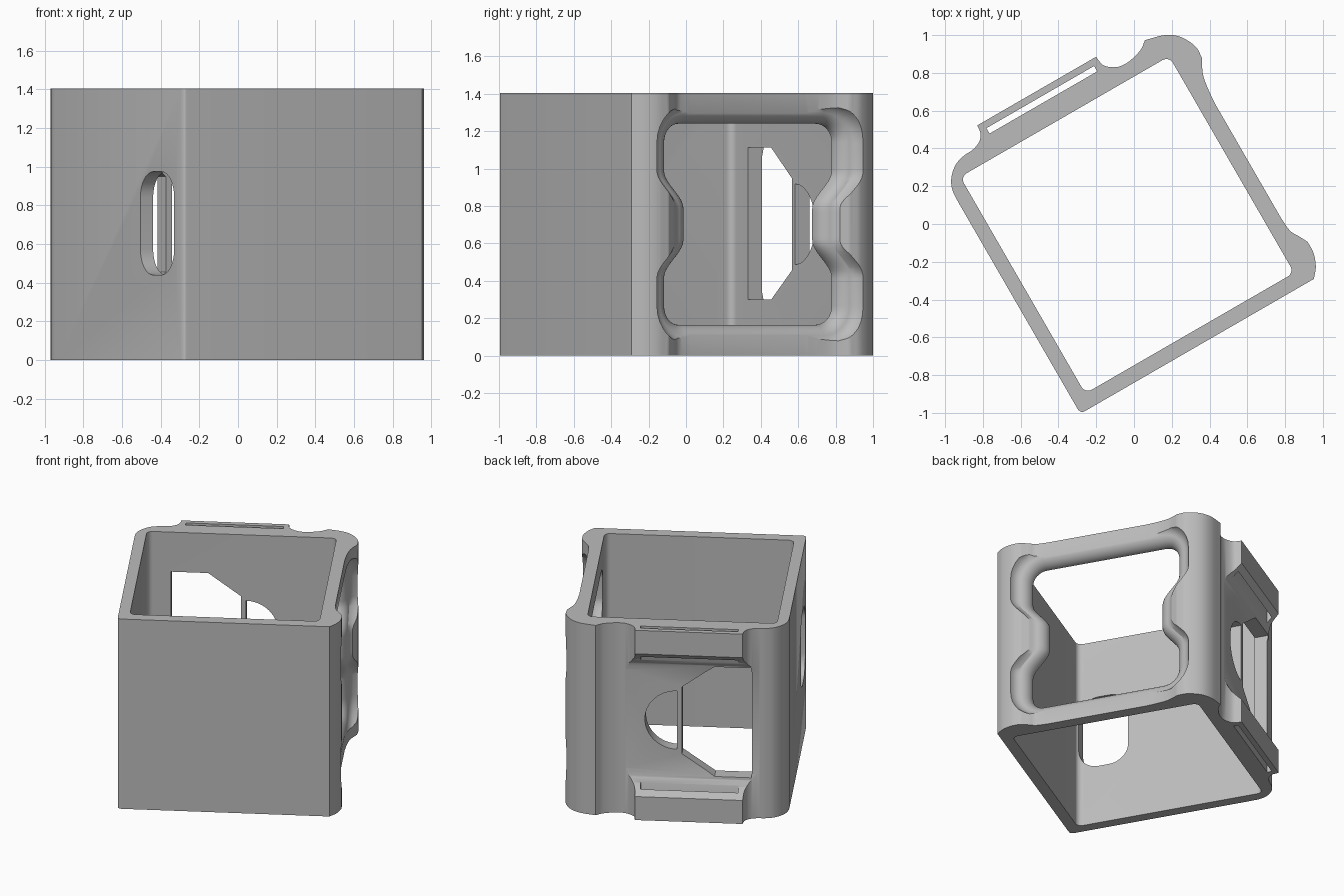
import bpy, bmesh, math
from mathutils import Vector, Matrix

if "Cube" in bpy.data.objects:
    bpy.data.objects.remove(bpy.data.objects["Cube"], do_unlink=True)

HEIGHT = 1.405
MID = HEIGHT / 2

grey = bpy.data.materials.new("light_grey")
grey.use_nodes = True
grey.diffuse_color = (0.5, 0.5, 0.5, 1)
grey.node_tree.nodes["Principled BSDF"].inputs["Base Color"].default_value = (0.5, 0.5, 0.5, 1)


def loft(name, loops):
    """Closed solid through a stack of matching loops."""
    bm = bmesh.new()
    rings = [[bm.verts.new(p) for p in loop] for loop in loops]
    n = len(rings[0])
    for a, b in zip(rings, rings[1:]):
        for i in range(n):
            j = (i + 1) % n
            bm.faces.new((a[i], a[j], b[j], b[i]))
    bm.faces.new(rings[0])
    bm.faces.new(rings[-1])
    bmesh.ops.recalc_face_normals(bm, faces=bm.faces)
    mesh = bpy.data.meshes.new(name)
    bm.to_mesh(mesh)
    bm.free()
    mesh.materials.append(grey)
    obj = bpy.data.objects.new(name, mesh)
    bpy.context.collection.objects.link(obj)
    return obj


def prism(name, pts, axis, lo, hi):
    """Extrude a 2D outline along x, y or z."""
    def place(p, h):
        return {"x": (h, p[0], p[1]), "y": (p[0], h, p[1]), "z": (p[0], p[1], h)}[axis]
    return loft(name, [[place(p, h) for p in pts] for h in (lo, hi)])


def smooth(points, steps=6):
    """Catmull-Rom curve through the points."""
    p = [Vector(q) for q in points]
    p = [2 * p[0] - p[1]] + p + [2 * p[-1] - p[-2]]
    out = []
    for a, b, c, d in zip(p, p[1:], p[2:], p[3:]):
        for k in range(steps):
            t = k / steps
            out.append(b + (c - a) * t / 2 + (2 * a - 5 * b + 4 * c - d) * t * t / 2
                       + (3 * b - a - 3 * c + d) * t ** 3 / 2)
    return out + [p[-2]]


def arc(cx, cy, r, start, end, steps=8):
    angles = [math.radians(start + (end - start) * k / steps) for k in range(steps + 1)]
    return [(cx + r * math.cos(a), cy + r * math.sin(a)) for a in angles]


def rounded_rect(x0, x1, y0, y1, r):
    return (arc(x1 - r, y0 + r, r, -90, 0) + arc(x1 - r, y1 - r, r, 0, 90)
            + arc(x0 + r, y1 - r, r, 90, 180) + arc(x0 + r, y0 + r, r, 180, 270))


# Outer wall outline: corner posts, strap lug and plain sides
curves = [
    [(.679, -.728), (.72, -.678), (.746, -.61), (.749, -.542)],
    [(.749, -.542), (.722, -.49), (.698, -.445), (.69, -.37)],
    [(.69, .33), (.697, .42), (.713, .505), (.751, .582)],
    [(.751, .582), (.752, .65), (.71, .733), (.642, .784), (.537, .814)],
    [(.537, .814), (.495, .783), (.442, .765), (.382, .757), (.328, .769),
     (.279, .81), (.269, .867)],
    [(-.457, .867), (-.465, .82), (-.493, .786), (-.544, .767), (-.601, .763),
     (-.664, .742), (-.719, .69), (-.744, .63), (-.748, .56)],
    [(-.748, -.705), (-.737, -.724), (-.715, -.728)],
]
outline = []
for c in curves:
    for p in smooth(c):
        if not outline or (Vector(p) - outline[-1]).length > 1e-4:
            outline.append(Vector(p))
body = prism("case_body", outline, "z", 0, HEIGHT)

cutters = [prism("cavity_cutter", rounded_rect(-.672, .605, -.648, .676, .04), "z", -.1, HEIGHT + .1)]


# Side window with pinched middle and a rounded outer rim
def window_loop(u, grow):
    r = .1 + grow
    z0, z1 = .165 - grow, 1.24 + grow
    half = .525 + grow

    def pinch(z):
        t = min(max((.285 - abs(z - MID)) / .2, 0), 1)
        return .12 * t * t * (3 - 2 * t)

    side = arc(half - r, z0 + r, r, -90, 0)
    for k in range(29):
        z = MID - .29 + .58 * k / 28
        side.append((half - pinch(z), z))
    side += arc(half - r, z1 - r, r, 0, 90)
    both = side + [(-v, z) for v, z in reversed(side)]
    return [(u, v + .025, z) for v, z in both]


RIM = .09
levels = [(.5, 0)]
for k in range(9):
    a = math.radians(10 * k)
    levels.append((.607 + RIM * math.sin(a), RIM * (1 - math.cos(a))))
levels += [(.72, .1), (.76, .115), (.95, .125)]
cutters.append(loft("window_cutter", [window_loop(u, g) for u, g in levels]))

# Gap between the upper and lower strap lugs, with sloped lug faces
low = [(1.0, .045), (.866, .175), (.80, .243), (.776, .285), (.764, .34)]
gap = low + [(v, HEIGHT - z) for v, z in reversed(low)]
cutters.append(prism("lug_gap_cutter", gap, "x", -.56, .40))

# Strap slot running down through both lugs
cutters.append(prism("strap_slot_cutter",
                     [(-.423, .797), (.235, .797), (.235, .83), (-.423, .83)], "z", -.1, HEIGHT + .1))

# Back wall openings: chamfered window and half-round port
chamfered = [(-.51, .30), (-.26, .30), (-.04, .455), (-.04, .95), (-.26, 1.112), (-.51, 1.112)]
cutters.append(prism("chamfered_window_cutter", chamfered, "y", .6, 1.0))
cutters.append(prism("half_round_cutter", arc(-.005, MID, .215, -90, 90, 24), "y", .6, 1.0))

# Rounded opening in the left-hand wall
cutters.append(prism("side_slot_cutter", rounded_rect(-.636, -.286, .44, .975, .135), "x", -.9, -.6))

# Cut everything, then keep only the finished body
for cutter in cutters:
    cutter.hide_render = True
    mod = body.modifiers.new(cutter.name, "BOOLEAN")
    mod.operation = "DIFFERENCE"
    mod.solver = "EXACT"
    mod.object = cutter
bpy.context.view_layer.update()
result = bpy.data.meshes.new_from_object(body.evaluated_get(bpy.context.evaluated_depsgraph_get()))
body.modifiers.clear()
body.data = result
for cutter in cutters:
    bpy.data.objects.remove(cutter, do_unlink=True)

# Turn the case on its base and smooth the curved faces
result.transform(Matrix.Rotation(math.radians(30), 4, "Z"))
bpy.ops.object.select_all(action="DESELECT")
body.select_set(True)
bpy.context.view_layer.objects.active = body
bpy.ops.object.shade_smooth_by_angle(angle=math.radians(30))
